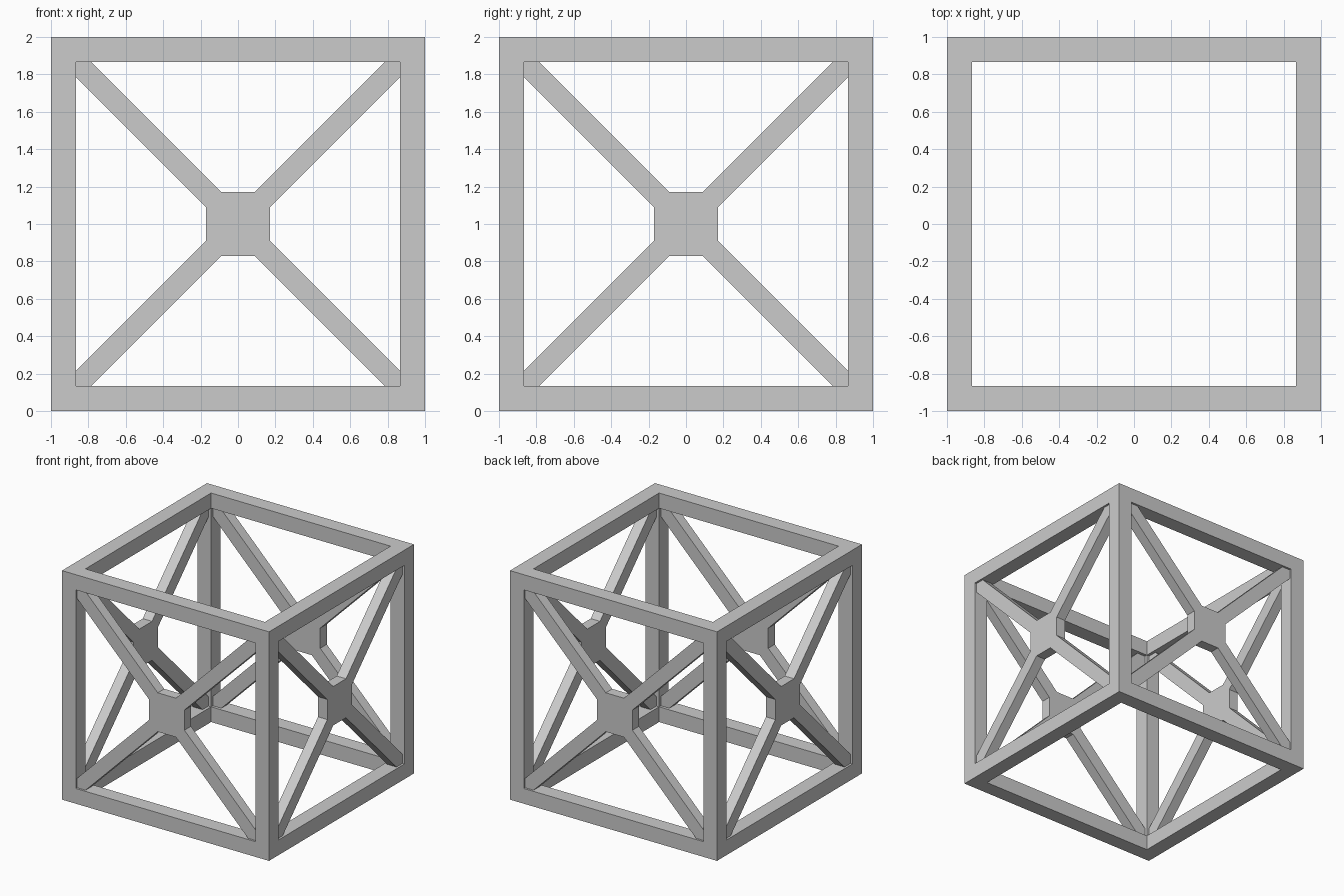
import bpy, bmesh
from math import pi
from mathutils import Matrix, Vector

if "Cube" in bpy.data.objects:
    bpy.data.objects.remove(bpy.data.objects["Cube"])

BAR = 0.133           # frame bar thickness
INNER = 1 - BAR       # half opening
MID = 1 - BAR / 2     # bar centre line


def finish(bm, name):
    bmesh.ops.recalc_face_normals(bm, faces=bm.faces)
    mesh = bpy.data.meshes.new(name)
    bm.to_mesh(mesh)
    bm.free()
    obj = bpy.data.objects.new(name, mesh)
    bpy.context.collection.objects.link(obj)
    return obj


def box(name, centre, size):
    bm = bmesh.new()
    bmesh.ops.create_cube(bm, size=1, matrix=Matrix.Translation(centre) @ Matrix.Diagonal((*size, 1)))
    return finish(bm, name)


# Corner posts, then the top and bottom rails between them
for sx in (-1, 1):
    for sy in (-1, 1):
        box("corner_post", (sx * MID, sy * MID, 1), (BAR, BAR, 2))
for z in (BAR / 2, 2 - BAR / 2):
    for s in (-1, 1):
        box("rail_x", (0, s * MID, z), (2 * INNER, BAR, BAR))
        box("rail_y", (s * MID, 0, z), (BAR, 2 * INNER, BAR))

# Cross brace with a centre plate: one quarter outline repeated four times
A, B = 0.17, 0.088
quarter = [(A, B), (INNER, INNER - A + B), (INNER, INNER), (INNER - A + B, INNER), (B, A)]
FRONT, DEPTH = -0.982, 0.09


def cross_brace(name, angle):
    bm = bmesh.new()
    verts = []
    for k in range(4):
        turn = Matrix.Rotation(k * pi / 2, 2)
        for p in quarter:
            q = turn @ Vector(p)
            verts.append(bm.verts.new((q.x, FRONT, q.y + 1)))
    face = bm.faces.new(verts)
    ext = bmesh.ops.extrude_face_region(bm, geom=[face], use_keep_orig=True)
    moved = [g for g in ext["geom"] if isinstance(g, bmesh.types.BMVert)]
    bmesh.ops.translate(bm, verts=moved, vec=(0, DEPTH, 0))
    bmesh.ops.rotate(bm, verts=bm.verts, cent=(0, 0, 0), matrix=Matrix.Rotation(angle, 3, "Z"))
    return finish(bm, name)


# One brace on each of the four upright sides
for i, side in enumerate(("front", "right", "back", "left")):
    cross_brace(side + "_cross_brace", i * pi / 2)
